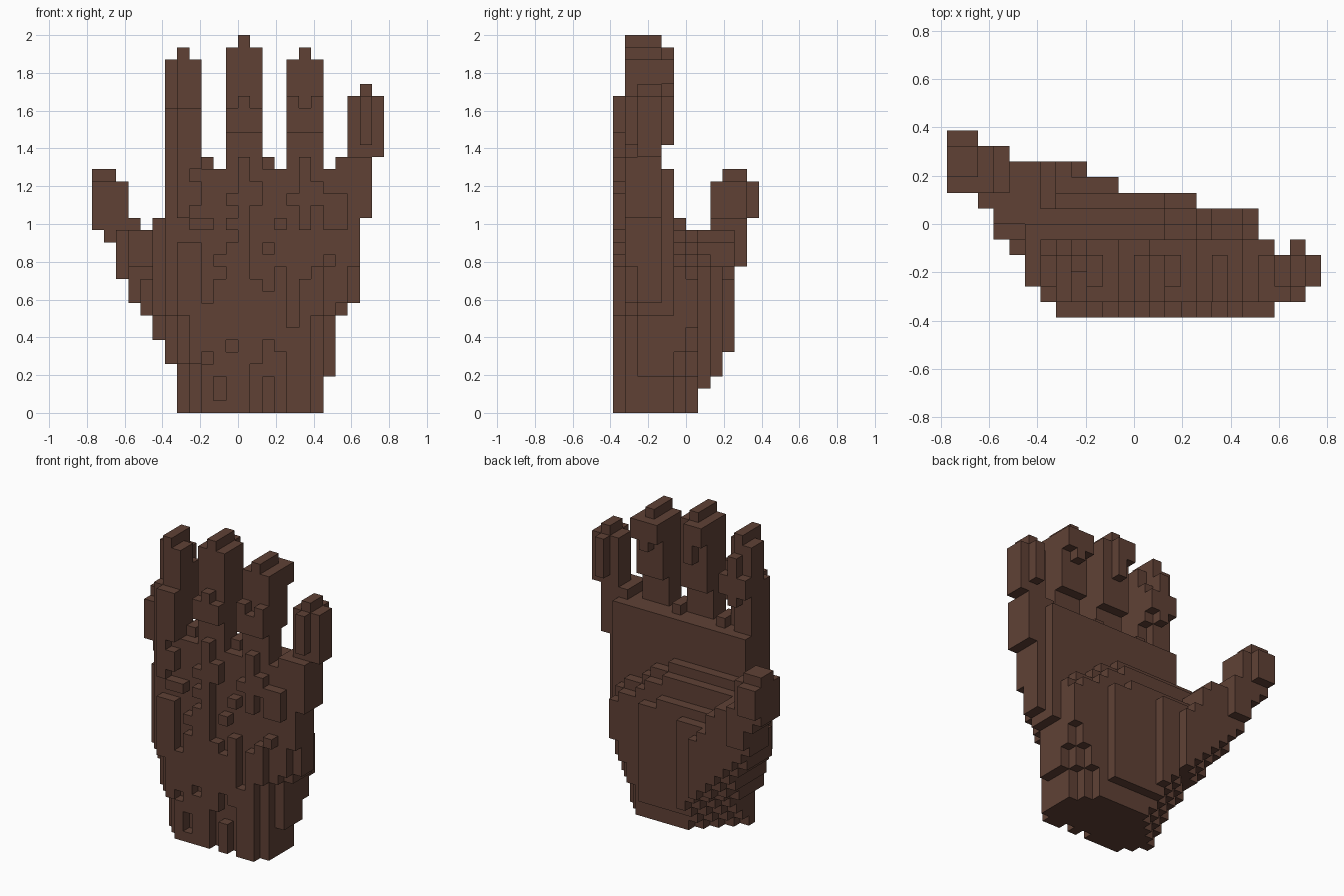
import bpy
import bmesh

cube = bpy.data.objects.get("Cube")
if cube:
    bpy.data.objects.remove(cube, do_unlink=True)

U = 2 / 31                      # size of one block
mat = bpy.data.materials.new("dark brown")
mat.use_nodes = True
BROWN = (0.115, 0.053, 0.036, 1)
mat.diffuse_color = BROWN
bsdf = next(n for n in mat.node_tree.nodes if n.type == 'BSDF_PRINCIPLED')
bsdf.inputs["Base Color"].default_value = BROWN
bsdf.inputs["Roughness"].default_value = 0.9

# Plan outline: first and last depth cell allowed in each column
FRONT = [8, 8, 7, 5, 4, 2, 1] + [0] * 14 + [1, 1, 2]
BACK = [12, 12, 11, 11, 10, 10, 10, 10, 10, 9, 9, 8, 8, 8, 8, 8, 7, 7, 7, 7, 5, 4, 5, 4]


def box(i0, i1, j0, j1, k0, k1):
    """Block of cells, end values excluded, trimmed to the plan outline."""
    return {(i, j, k) for i in range(i0, i1) for j in range(j0, j1)
            for k in range(k0, k1) if FRONT[i] <= j < BACK[i]}


def step(k, table):
    """Value of the last table row whose height is not above k."""
    return [v for h, v in table if h <= k][-1]


# Corner cuts that round the wrist and widen upwards
FRONT_LEFT = [(0, 18), (8, 19), (9, 20), (12, 23)]
FRONT_RIGHT = [(0, 9), (4, 8), (8, 7)]
BACK_LEFT = [(0, 24), (3, 25), (5, 26), (7, 28)]


def rounded(cells):
    """Cut the four upright corners; the thumb side slopes outwards."""
    return {(i, j, k) for i, j, k in cells
            if i + 1 - j <= step(k, FRONT_LEFT) and i + j >= step(k, FRONT_RIGHT)
            and i + j + 2 <= step(k, BACK_LEFT) and j + 1 - i <= 1.1 * k - 3.5}


parts = {}

# Palm and wrist: terraces on the inner side drop towards the little finger
LEFT = [(0, 7), (4, 6)]
RIGHT = [(0, 19), (3, 20), (8, 21), (9, 22), (16, 23)]
HEEL = [(0, 7), (2, 8), (3, 9), (5, 10)]
TERRACE_TOP = {5: 16, 6: 15, 7: 13, 8: 12, 9: 11}
palm = set()
for k in range(20):
    for i in range(step(k, LEFT), step(k, RIGHT)):
        drop = 0.65 * max(0, i - 12)
        last = 4 if i > 20 else step(k, HEEL)
        palm |= {c for c in box(i, i + 1, 1, last, k, k + 1)
                 if c[1] < 5 or k < TERRACE_TOP[c[1]] - drop}
palm |= box(5, 6, 2, 10, 6, 12) | box(5, 6, 2, 6, 12, 16)
parts["palm"] = rounded(palm)

# Tendons: raised ribs on the back of the hand (column start, end, bottom, top)
tendons = set()
for i0, i1, k0, k1 in ((9, 10, 0, 4), (8, 9, 4, 14), (9, 10, 5, 9), (10, 11, 0, 1),
                       (10, 11, 3, 11), (11, 12, 6, 14), (12, 13, 0, 20),
                       (11, 12, 0, 5), (13, 14, 4, 11), (14, 15, 0, 3),
                       (15, 16, 5, 12), (14, 15, 6, 10), (16, 18, 0, 7),
                       (17, 18, 7, 11), (18, 19, 8, 12), (7, 8, 8, 14)):
    tendons |= box(i0, i1, 0, 1, k0, k1)
parts["tendons"] = rounded(tendons)

# Knuckles: ridges below each finger and loose single bumps
knuckles = set()
for c in (7, 12, 17):
    knuckles |= box(c, c + 1, 0, 1, 16, 21) | box(c + 1, c + 2, 0, 1, 17, 19)
knuckles |= box(19, 21, 0, 1, 15, 18)
for i, k in ((9, 15), (11, 15), (15, 15), (17, 15), (19, 12), (14, 13),
             (10, 12), (8, 15), (11, 17), (16, 17)):
    knuckles |= box(i, i + 1, 0, 1, k, k + 1)
parts["knuckles"] = knuckles


def finger(c, top, shaft, joint, pad):
    """Straight finger around column c: slim shaft, then a fuller end."""
    f = box(c - 1, c + 2, 1, 3, 20, top) | box(c - 1, c + 2, 3, 4, shaft, top)
    f |= box(c, c + 1, 1, 4, top, top + 1)
    for i0, i1, k0, k1 in joint:
        f |= box(i0, i1, 0, 1, k0, k1)
    for i0, i1, k0, k1 in pad:
        f |= box(i0, i1, 4, 5, k0, k1)
    return f


index = finger(7, 29, 20, ((7, 9, 20, 25),),
               ((6, 9, 24, 26), (7, 8, 23, 28)))
index -= box(6, 7, 1, 2, 25, 29) | box(8, 9, 3, 4, 27, 29) | box(8, 9, 3, 4, 20, 23)
parts["index_finger"] = index | box(9, 10, 2, 4, 20, 21)
parts["middle_finger"] = finger(12, 30, 23, ((11, 14, 23, 25), (12, 13, 25, 26)),
                                ((11, 13, 28, 30), (12, 13, 26, 28))) | box(14, 15, 2, 4, 20, 21)
parts["ring_finger"] = finger(17, 29, 23, ((16, 19, 23, 25), (16, 17, 25, 26), (18, 19, 25, 26)),
                              ((16, 19, 27, 29), (17, 18, 26, 27)))

# Little finger leans outwards and has a cross-shaped section
parts["little_finger"] = (box(20, 23, 2, 4, 20, 21) | box(21, 24, 2, 4, 21, 26)
                          | box(20, 23, 1, 2, 18, 21) | box(22, 23, 1, 5, 22, 26)
                          | box(22, 23, 2, 4, 26, 27))

# Thumb: stepped slabs that climb outwards and backwards
thumb = set()
for slab in ((0, 2, 9, 11, 19, 20), (0, 3, 8, 12, 16, 19), (0, 4, 8, 11, 15, 16),
             (1, 6, 6, 11, 14, 15), (2, 7, 6, 11, 12, 14), (2, 8, 5, 10, 11, 12),
             (3, 8, 4, 10, 9, 11), (4, 8, 3, 10, 8, 9), (5, 8, 2, 10, 6, 8)):
    thumb |= box(*slab)
parts["thumb"] = rounded(thumb)

# Give every cell to one part only, then skin the exposed sides
taken = set()
for name in parts:
    parts[name] = parts[name] - taken
    taken |= parts[name]

SIDES = {
    (1, 0, 0): ((1, 0, 0), (1, 1, 0), (1, 1, 1), (1, 0, 1)),
    (-1, 0, 0): ((0, 0, 0), (0, 0, 1), (0, 1, 1), (0, 1, 0)),
    (0, 1, 0): ((0, 1, 0), (0, 1, 1), (1, 1, 1), (1, 1, 0)),
    (0, -1, 0): ((0, 0, 0), (1, 0, 0), (1, 0, 1), (0, 0, 1)),
    (0, 0, 1): ((0, 0, 1), (1, 0, 1), (1, 1, 1), (0, 1, 1)),
    (0, 0, -1): ((0, 0, 0), (0, 1, 0), (1, 1, 0), (1, 0, 0)),
}


def add(a, b):
    return tuple(p + q for p, q in zip(a, b))


for name, cells in parts.items():
    bm = bmesh.new()
    verts = {}
    for c in sorted(cells):
        for normal, corners in SIDES.items():
            if add(c, normal) in taken:
                continue
            ring = []
            for corner in corners:
                p = add(c, corner)
                if p not in verts:
                    verts[p] = bm.verts.new(((p[0] - 12) * U, (p[1] - 6) * U, p[2] * U))
                ring.append(verts[p])
            bm.faces.new(ring)
    mesh = bpy.data.meshes.new(name)
    bm.to_mesh(mesh)
    bm.free()
    mesh.materials.append(mat)
    bpy.context.collection.objects.link(bpy.data.objects.new(name, mesh))
